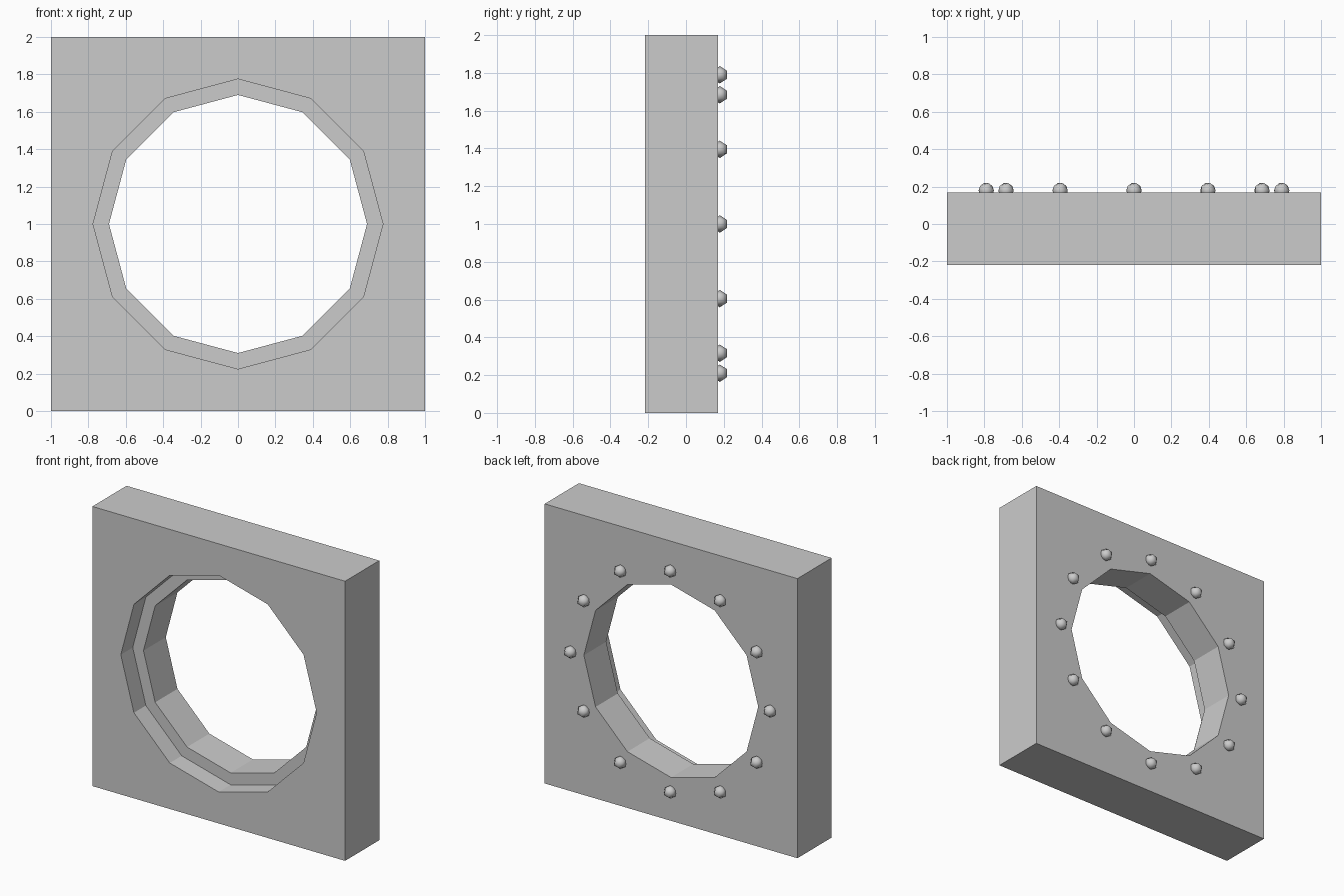
import bpy, bmesh
from math import sin, cos, tau

if "Cube" in bpy.data.objects:
    bpy.data.objects.remove(bpy.data.objects["Cube"])

FRONT, LEDGE, BACK = -0.218, -0.083, 0.169
SIDES = 12
CZ = 1.0


def ring(bm, radius, y):
    return [bm.verts.new((radius * cos(i * tau / SIDES), y, CZ + radius * sin(i * tau / SIDES)))
            for i in range(SIDES)]


def square(bm, y):
    return [bm.verts.new(p) for p in ((-1, y, 0), (1, y, 0), (1, y, 2), (-1, y, 2))]


def bridge(bm, a, b):
    n = len(a)
    for i in range(n):
        j = (i + 1) % n
        bm.faces.new((a[i], a[j], b[j], b[i]))


def fill_between(bm, outer, inner):
    edges = [bm.edges.get((loop[i - 1], loop[i])) for loop in (outer, inner) for i in range(len(loop))]
    bmesh.ops.triangle_fill(bm, edges=edges, use_beauty=True)


def finish(bm, name):
    bmesh.ops.recalc_face_normals(bm, faces=bm.faces)
    mesh = bpy.data.meshes.new(name)
    bm.to_mesh(mesh)
    bm.free()
    obj = bpy.data.objects.new(name, mesh)
    bpy.context.collection.objects.link(obj)
    return obj


# Square plate with a stepped twelve-sided opening
bm = bmesh.new()
front_sq, back_sq = square(bm, FRONT), square(bm, BACK)
wide_front, wide_ledge = ring(bm, 0.775, FRONT), ring(bm, 0.775, LEDGE)
hole_ledge, hole_back = ring(bm, 0.69, LEDGE), ring(bm, 0.69, BACK)
bridge(bm, front_sq, back_sq)
bridge(bm, wide_front, wide_ledge)
bridge(bm, wide_ledge, hole_ledge)
bridge(bm, hole_ledge, hole_back)
fill_between(bm, front_sq, wide_front)
fill_between(bm, back_sq, hole_back)
finish(bm, "frame_plate")

# Ring of half-sunk rivets on the back, sharing one mesh
bm = bmesh.new()
bmesh.ops.create_icosphere(bm, subdivisions=1, radius=0.046)
for f in bm.faces:
    f.smooth = True
rivet = finish(bm, "rivet")
for i in range(SIDES):
    obj = rivet if i == 0 else bpy.data.objects.new("rivet", rivet.data)
    if i:
        bpy.context.collection.objects.link(obj)
    a = i * tau / SIDES
    obj.location = (0.79 * cos(a), 0.179, CZ + 0.79 * sin(a))
